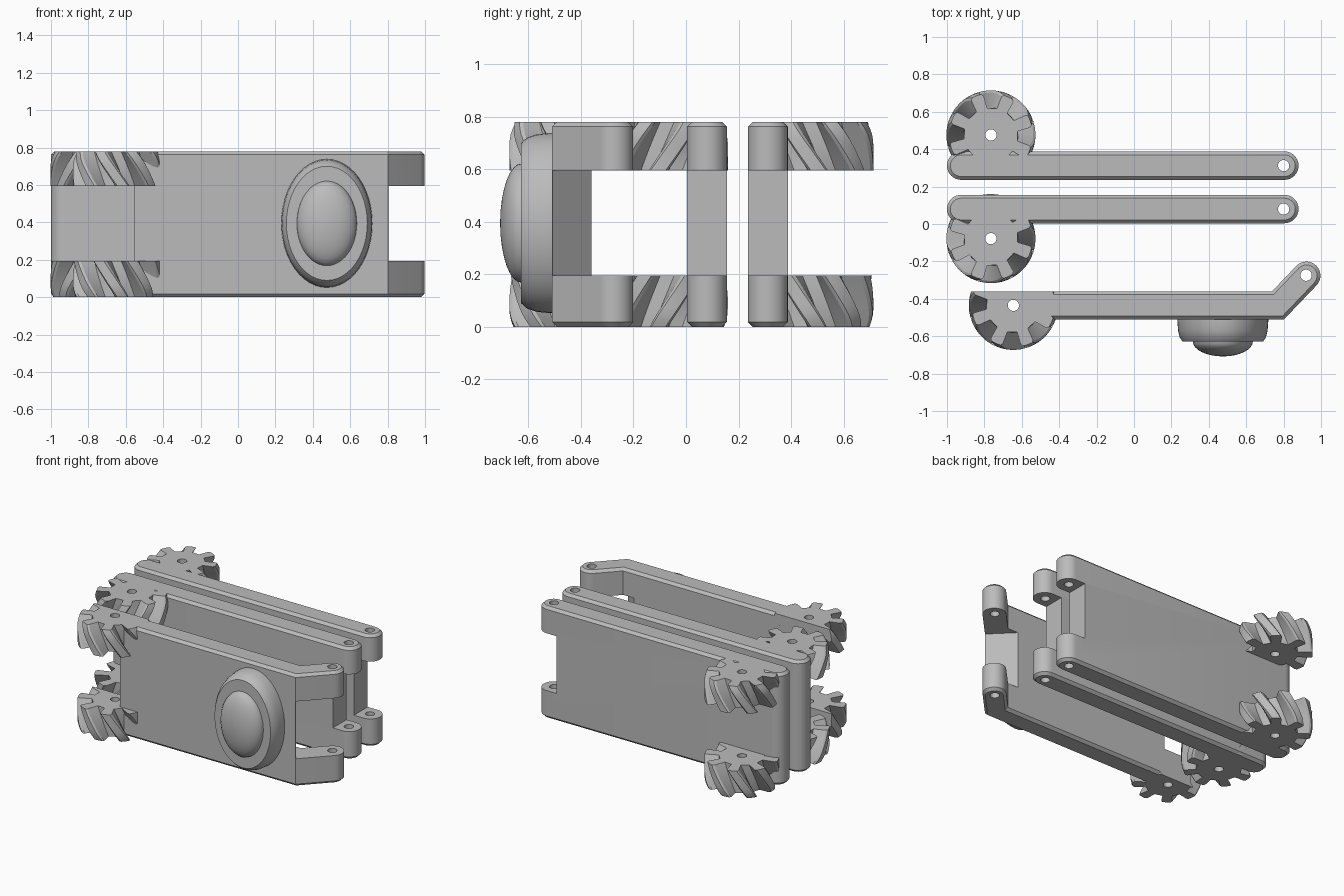
import bpy, bmesh, math
from mathutils import Vector, Matrix

cube = bpy.data.objects.get("Cube")
if cube:
    bpy.data.objects.remove(cube, do_unlink=True)

H = 0.78              # overall height
LOW, HIGH = 0.195, 0.595   # notch between the upper and lower knuckles
CH = 0.018            # edge chamfer

mat = bpy.data.materials.new("plain_grey")
mat.use_nodes = True
GREY = (0.5, 0.5, 0.5, 1)
mat.diffuse_color = GREY
mat.node_tree.nodes["Principled BSDF"].inputs["Base Color"].default_value = GREY


def finish(name, bm):
    bmesh.ops.recalc_face_normals(bm, faces=bm.faces)
    mesh = bpy.data.meshes.new(name)
    bm.to_mesh(mesh)
    bm.free()
    mesh.materials.append(mat)
    obj = bpy.data.objects.new(name, mesh)
    bpy.context.collection.objects.link(obj)
    return obj


def activate(obj):
    bpy.ops.object.select_all(action='DESELECT')
    obj.select_set(True)
    bpy.context.view_layer.objects.active = obj


def smooth(obj):
    activate(obj)
    bpy.ops.object.shade_smooth_by_angle(angle=math.radians(25))


def cut(obj, cutter):
    cutter.hide_render = True
    mod = obj.modifiers.new("cut", 'BOOLEAN')
    mod.operation, mod.solver, mod.object = 'DIFFERENCE', 'EXACT', cutter
    activate(obj)
    bpy.ops.object.modifier_apply(modifier=mod.name)
    bpy.data.objects.remove(cutter, do_unlink=True)


def loft(name, rings):
    """Skin a stack of equal rings and cap both ends."""
    bm = bmesh.new()
    loops = [[bm.verts.new(p) for p in ring] for ring in rings]
    n = len(loops[0])
    for a, b in zip(loops, loops[1:]):
        for i in range(n):
            j = (i + 1) % n
            bm.faces.new((a[i], a[j], b[j], b[i]))
    bm.faces.new(loops[0][::-1])
    bm.faces.new(loops[-1])
    return finish(name, bm)


def drill(obj, x, y, r=0.03):
    bm = bmesh.new()
    bmesh.ops.create_cone(bm, cap_ends=True, segments=32, radius1=r, radius2=r,
                          depth=2, matrix=Matrix.Translation((x, y, H / 2)))
    cut(obj, finish("hole_cutter", bm))


def notch(obj, x, y, angle):
    """Remove everything ahead of a point between the knuckles."""
    m = (Matrix.Translation((x, y, (LOW + HIGH) / 2)) @ Matrix.Rotation(angle, 4, 'Z')
         @ Matrix.Diagonal((0.6, 0.8, HIGH - LOW, 1)) @ Matrix.Translation((0.5, 0, 0)))
    bm = bmesh.new()
    bmesh.ops.create_cube(bm, size=1, matrix=m)
    cut(obj, finish("notch_cutter", bm))


def arm_outline(path, r, round_start):
    """Outline of a thick path with rounded ends."""
    pts = [Vector(p) for p in path]
    dirs = [(b - a).normalized() for a, b in zip(pts, pts[1:])]

    def cap(centre, d):
        base = math.atan2(d.y, d.x) - math.pi / 2
        return [centre + r * Vector((math.cos(base + math.pi * i / 16),
                                     math.sin(base + math.pi * i / 16))) for i in range(17)]

    left, right = [], []
    for p, d0, d1 in zip(pts[1:], dirs, dirs[1:]):
        n0, n1 = Vector((-d0.y, d0.x)), Vector((-d1.y, d1.x))
        miter = (n0 + n1) * r / (1 + n0.dot(n1))
        left.append(p + miter)
        right.append(p - miter)
    n = Vector((-dirs[0].y, dirs[0].x)) * r
    start = cap(pts[0], -dirs[0]) if round_start else [pts[0] + n, pts[0] - n]
    return start + right + cap(pts[-1], dirs[-1]) + left[::-1]


def panel(name, path, r, round_start=True):
    rings = []
    for z, inset in ((0, CH), (CH, 0), (H - CH, 0), (H, CH)):
        rings.append([(p.x, p.y, z) for p in arm_outline(path, r - inset, round_start)])
    return loft(name, rings)


def gear(name, x, y, z0, z1, twist, phase, clip=None):
    """Helical gear; phase is the tooth direction on the top face."""
    teeth, root, tip, steps = 8, 0.145, 0.238, 8
    rings = []
    for k in range(steps + 1):
        z = z0 + (z1 - z0) * k / steps
        turn = phase - twist * (1 - k / steps)
        edge = min(z, H - z)
        outer = tip - 0.015 * max(0, 1 - edge / 0.07) ** 2
        ring = []
        for t in range(teeth):
            mid = turn + 360 * t / teeth
            for off, rad in ((-12, root), (-9.5, outer * 0.95), (-7, outer), (0, outer),
                             (7, outer), (9.5, outer * 0.95), (12, root)):
                a = math.radians(mid + off)
                ring.append((x + rad * math.cos(a), y + rad * math.sin(a), z))
        rings.append(ring)
    obj = loft(name, rings)
    drill(obj, x, y)
    if clip is not None:
        bm = bmesh.new()
        bmesh.ops.create_cube(bm, size=1, matrix=Matrix.Translation((x, clip + 0.5, H / 2))
                              @ Matrix.Diagonal((1, 1, 2, 1)))
        cut(obj, finish("clip_cutter", bm))
    smooth(obj)


def gear_pair(name, x, y, twist, phase, clip=None):
    gear("upper_" + name, x, y, HIGH, H, twist, phase, clip)
    gear("lower_" + name, x, y, 0, LOW, twist, phase, clip)


# Two straight panels with knuckles on the left end
for name, y in (("back_panel", 0.312), ("middle_panel", 0.08)):
    obj = panel(name, [(-0.924, y), (0.804, y)], 0.076)
    notch(obj, 0.73, y, 0)
    drill(obj, 0.8, y)
    smooth(obj)

# Front panel with a bent hinge arm
front = panel("front_panel", [(-0.555, -0.435), (0.77, -0.435), (0.922, -0.276)], 0.075, False)
notch(front, 0.805, -0.51, math.radians(45))
drill(front, 0.92, -0.274)
smooth(front)

# Helical gears
gear_pair("back_gear", -0.765, 0.476, -32, 65)
gear_pair("middle_gear", -0.765, -0.078, 32, -65)
gear_pair("front_gear", -0.645, -0.435, -32, 65, clip=-0.36)

# Oval button: a rounded rim with a raised dome
profile = [(1, -0.50), (1, -0.52), (0.985, -0.57), (0.95, -0.605), (0.89, -0.628), (0.66, -0.628)]
for i in range(1, 9):
    a = math.pi / 2 * i / 8.2
    profile.append((0.66 * math.cos(a), -0.628 - 0.08 * math.sin(a)))
rings = []
for s, y in profile:
    rings.append([(0.475 + 0.243 * s * math.cos(math.tau * i / 48), y,
                   0.395 + 0.343 * s * math.sin(math.tau * i / 48)) for i in range(48)])
smooth(loft("oval_button", rings))
